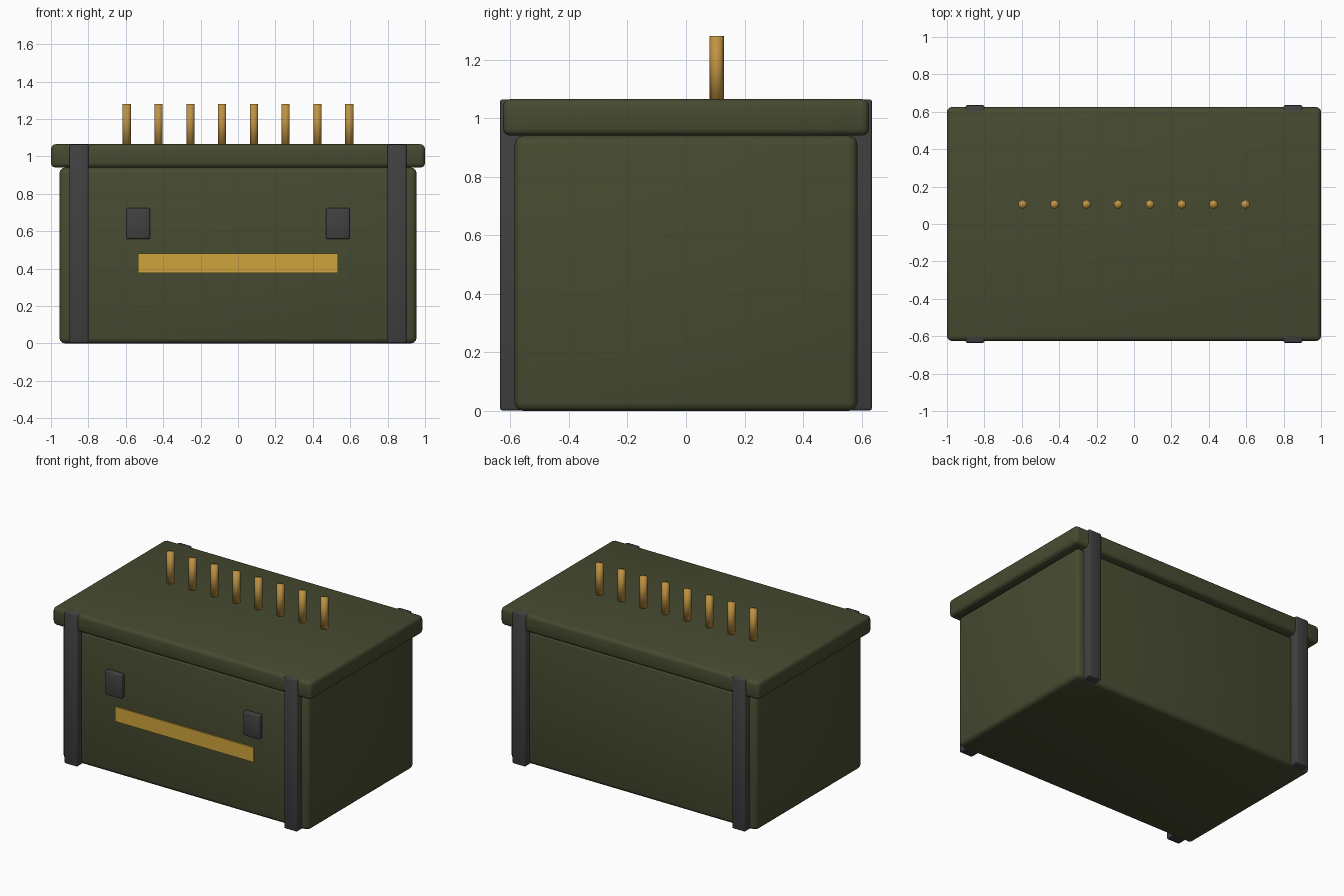
import bpy

cube = bpy.data.objects.get("Cube")
if cube:
    bpy.data.objects.remove(cube, do_unlink=True)


def material(name, r, g, b):
    m = bpy.data.materials.new(name)
    m.use_nodes = True
    m.diffuse_color = (r, g, b, 1)
    m.node_tree.nodes["Principled BSDF"].inputs["Base Color"].default_value = (r, g, b, 1)
    return m


olive = material("olive green", 0.062, 0.070, 0.030)
dark = material("dark grey metal", 0.052, 0.052, 0.052)
brass = material("brass", 0.52, 0.29, 0.055)
yellow = material("label yellow", 0.62, 0.37, 0.045)


def box(name, mat, x, y, z, bevel=0, segments=3):
    """Bevelled box from (min, max) ranges."""
    ranges = (x, y, z)
    bpy.ops.mesh.primitive_cube_add(size=1, location=[(a + b) / 2 for a, b in ranges])
    ob = bpy.context.object
    ob.name = name
    ob.scale = [b - a for a, b in ranges]
    bpy.ops.object.transform_apply(location=False, rotation=False, scale=True)
    ob.data.materials.append(mat)
    if bevel:
        mod = ob.modifiers.new("soft edges", "BEVEL")
        mod.width = bevel
        mod.segments = segments
        bpy.ops.object.shade_smooth_by_angle(angle=1.6)
    return ob


# Case and lid
box("case_body", olive, (-0.955, 0.955), (-0.585, 0.585), (0, 0.94), 0.03)
box("lid", olive, (-1, 1), (-0.625, 0.625), (0.94, 1.065), 0.025)

# Bands and front latches on both sides
for side, s in (("right", -1), ("left", 1)):
    band = sorted((s * 0.80, s * 0.90))
    latch = sorted((s * 0.47, s * 0.597))
    box("band_" + side, dark, band, (-0.635, 0.635), (0.002, 1.064), 0.008, 2)
    box("latch_" + side, dark, latch, (-0.617, -0.575), (0.558, 0.725), 0.008, 2)

# Front label
box("label", yellow, (-0.535, 0.535), (-0.594, -0.58), (0.377, 0.48))

# Row of six-sided cartridges standing on the lid
for i in range(8):
    bpy.ops.mesh.primitive_cylinder_add(
        vertices=6, radius=0.025, depth=0.22, location=(-0.595 + i * 0.17, 0.105, 1.17))
    ob = bpy.context.object
    ob.name = f"cartridge_{i + 1}"
    ob.data.materials.append(brass)
    bpy.ops.object.shade_smooth()
